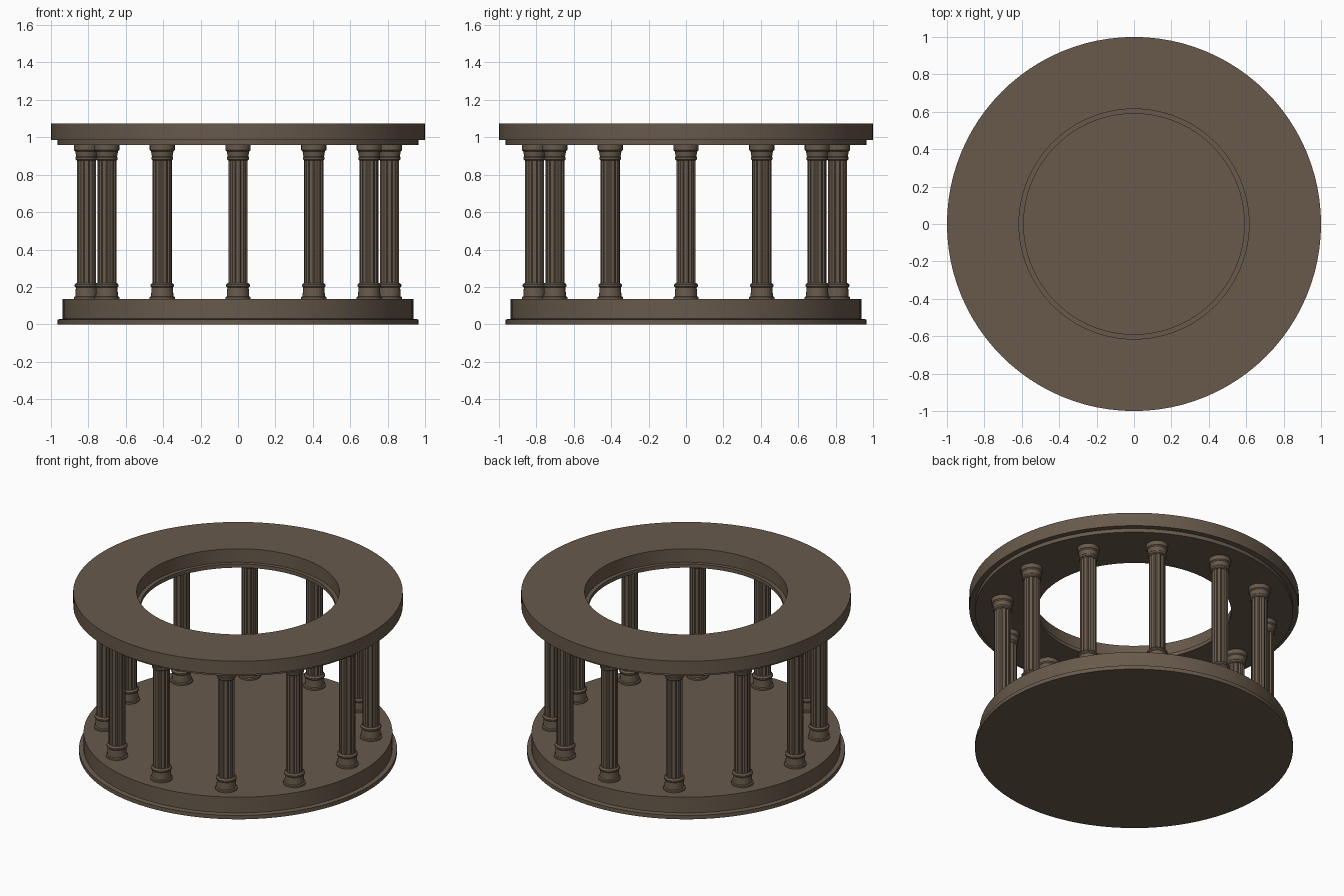
import bpy, bmesh, math

if "Cube" in bpy.data.objects:
    bpy.data.objects.remove(bpy.data.objects["Cube"])

stone = bpy.data.materials.new("brown_stone")
stone.diffuse_color = (0.138, 0.102, 0.071, 1)
stone.use_nodes = True
stone.node_tree.nodes["Principled BSDF"].inputs["Base Color"].default_value = stone.diffuse_color


def make_object(name, bm):
    bmesh.ops.recalc_face_normals(bm, faces=bm.faces[:])
    me = bpy.data.meshes.new(name)
    bm.to_mesh(me)
    bm.free()
    me.materials.append(stone)
    ob = bpy.data.objects.new(name, me)
    bpy.context.collection.objects.link(ob)
    bpy.ops.object.select_all(action='DESELECT')
    ob.select_set(True)
    bpy.context.view_layer.objects.active = ob
    bpy.ops.object.shade_smooth_by_angle(angle=math.radians(25))
    return ob


def lathe(bm, profile, steps, closed=False, flute=None):
    """Revolve (radius, z) points; flute scales the radius per step."""
    rings = []
    for r, z in profile:
        ring = []
        for i in range(steps):
            a = 2 * math.pi * i / steps
            k = r * (flute(i) if flute else 1)
            ring.append(bm.verts.new((k * math.cos(a), k * math.sin(a), z)))
        rings.append(ring)
    pairs = list(zip(rings, rings[1:]))
    if closed:
        pairs.append((rings[-1], rings[0]))
    else:
        bm.faces.new(rings[0])
        bm.faces.new(rings[-1])
    for lo, hi in pairs:
        for i in range(steps):
            j = (i + 1) % steps
            bm.faces.new((lo[i], lo[j], hi[j], hi[i]))


# Solid round base with a projecting foot
bm = bmesh.new()
lathe(bm, [(0.965, 0), (0.965, 0.026), (0.937, 0.03), (0.937, 0.135)], 96)
make_object("round_base", bm)

# Open ring on top, stepped outside and inside
bm = bmesh.new()
lathe(bm, [(0.59, 0.96), (0.965, 0.96), (0.965, 0.985), (1.0, 0.985),
           (1.0, 1.075), (0.615, 1.075), (0.615, 0.985), (0.59, 0.985)],
      96, closed=True)
make_object("top_ring", bm)

# Column: foot, fluted shaft and capital, all in one mesh
foot = [(0.068, 0.134), (0.068, 0.146), (0.06, 0.15), (0.057, 0.197),
        (0.063, 0.203), (0.063, 0.212), (0.054, 0.222)]
capital = [(0.052, 0.876), (0.058, 0.882), (0.058, 0.893), (0.055, 0.897),
           (0.06, 0.925), (0.067, 0.932), (0.067, 0.961)]
bm = bmesh.new()
lathe(bm, foot, 24)
lathe(bm, capital, 24)
lathe(bm, [(0.051, 0.21), (0.051, 0.89)], 32,
      flute=lambda i: 0.87 if i % 4 == 2 else 1.0)
first = make_object("column_01", bm)

# Twelve columns around the circle
for n in range(12):
    ob = first if n == 0 else first.copy()
    if n:
        ob.name = "column_%02d" % (n + 1)
        bpy.context.collection.objects.link(ob)
    a = math.radians(30 * n)
    ob.location = (0.81 * math.cos(a), 0.81 * math.sin(a), 0)
    ob.rotation_euler.z = a
